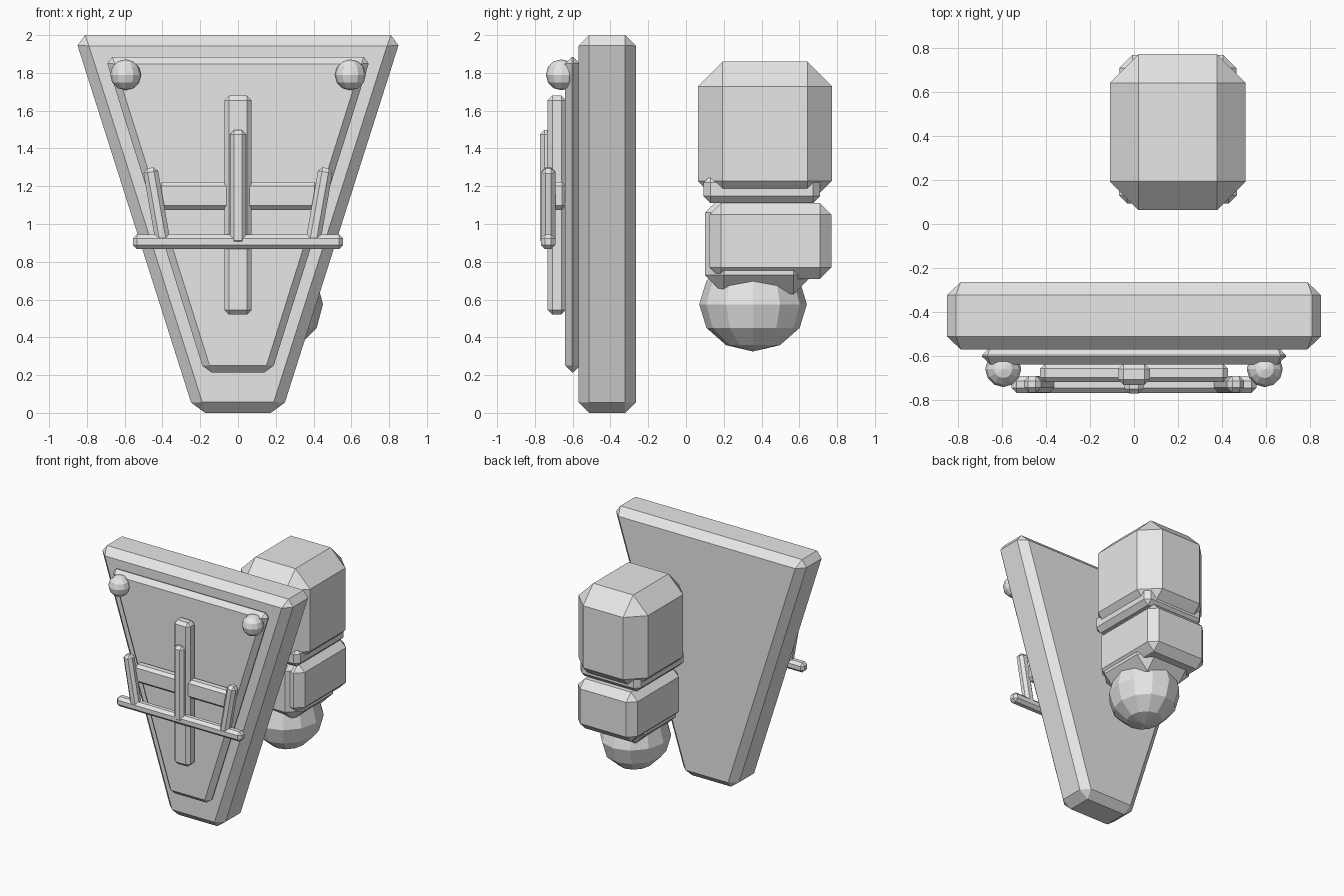
import bpy, bmesh, math
from mathutils import Matrix, Vector

cube = bpy.data.objects.get("Cube")
if cube:
    bpy.data.objects.remove(cube, do_unlink=True)

grey = bpy.data.materials.new("light_grey")
grey.use_nodes = True
grey.diffuse_color = (0.8, 0.8, 0.8, 1)
grey.node_tree.nodes["Principled BSDF"].inputs["Base Color"].default_value = (0.8, 0.8, 0.8, 1)


def add_object(name, bm, bevel=0):
    """Turn a bmesh into a flat shaded object with an optional chamfer."""
    bmesh.ops.recalc_face_normals(bm, faces=bm.faces)
    mesh = bpy.data.meshes.new(name)
    bm.to_mesh(mesh)
    bm.free()
    mesh.materials.append(grey)
    obj = bpy.data.objects.new(name, mesh)
    bpy.context.collection.objects.link(obj)
    if bevel:
        mod = obj.modifiers.new("chamfer", "BEVEL")
        mod.width = bevel
        mod.segments = 1
        mod.limit_method = "NONE"
    return obj


def box(name, x, y, z, bevel, top_width=None, tilt=0):
    """Chamfered box from (min, max) ranges; top_width flares the upper end."""
    bm = bmesh.new()
    bmesh.ops.create_cube(bm, size=1)
    size = Vector((x[1] - x[0], y[1] - y[0], z[1] - z[0]))
    centre = Vector((sum(x), sum(y), sum(z))) / 2
    for v in bm.verts:
        width = top_width if top_width and v.co.z > 0 else size.x
        v.co = Vector((v.co.x * width, v.co.y * size.y, v.co.z * size.z))
    obj = add_object(name, bm, bevel)
    obj.location = centre
    obj.rotation_euler.y = tilt
    return obj


def ball(name, centre, radii):
    bm = bmesh.new()
    bmesh.ops.create_uvsphere(bm, u_segments=12, v_segments=6, radius=1,
                              matrix=Matrix.Diagonal((*radii, 1)))
    add_object(name, bm).location = centre


# Tapered shield with its raised panel
box("shield", (-0.231, 0.231), (-0.57, -0.265), (0, 2), 0.057, top_width=1.734)
box("shield_panel", (-0.178, 0.178), (-0.64, -0.56), (0.215, 1.885), 0.037, top_width=1.406)

# Cross on the panel
box("cross_upright", (-0.072, 0.072), (-0.733, -0.635), (0.52, 1.68), 0.025)
box("cross_arm", (-0.427, 0.427), (-0.72, -0.635), (1.075, 1.222), 0.022)

# Three-pronged emblem
box("emblem_bar", (-0.557, 0.557), (-0.768, -0.692), (0.867, 0.945), 0.022)
box("emblem_centre_prong", (-0.043, 0.043), (-0.772, -0.692), (0.89, 1.497), 0.022)
for side, label in ((1, "left"), (-1, "right")):
    mid = side * 0.43
    box(f"emblem_{label}_prong", (mid - 0.039, mid + 0.039), (-0.766, -0.692),
        (0.89, 1.3), 0.022, tilt=side * math.radians(10))
    # Corner studs
    ball(f"{label}_stud", (side * 0.595, -0.66, 1.79), (0.082, 0.082, 0.082))

# Stacked fist and forearm behind the shield
box("upper_block", (-0.11, 0.508), (0.063, 0.773), (1.097, 1.86), 0.131)
box("collar", (-0.068, 0.468), (0.093, 0.71), (1.11, 1.257), 0.037)
box("middle_block", (-0.066, 0.466), (0.125, 0.77), (0.71, 1.11), 0.06)
box("inner_block", (-0.05, 0.45), (0.1, 0.67), (0.63, 1.16), 0.1)
ball("lower_ball", (0.2, 0.355, 0.575), (0.25, 0.285, 0.25))
